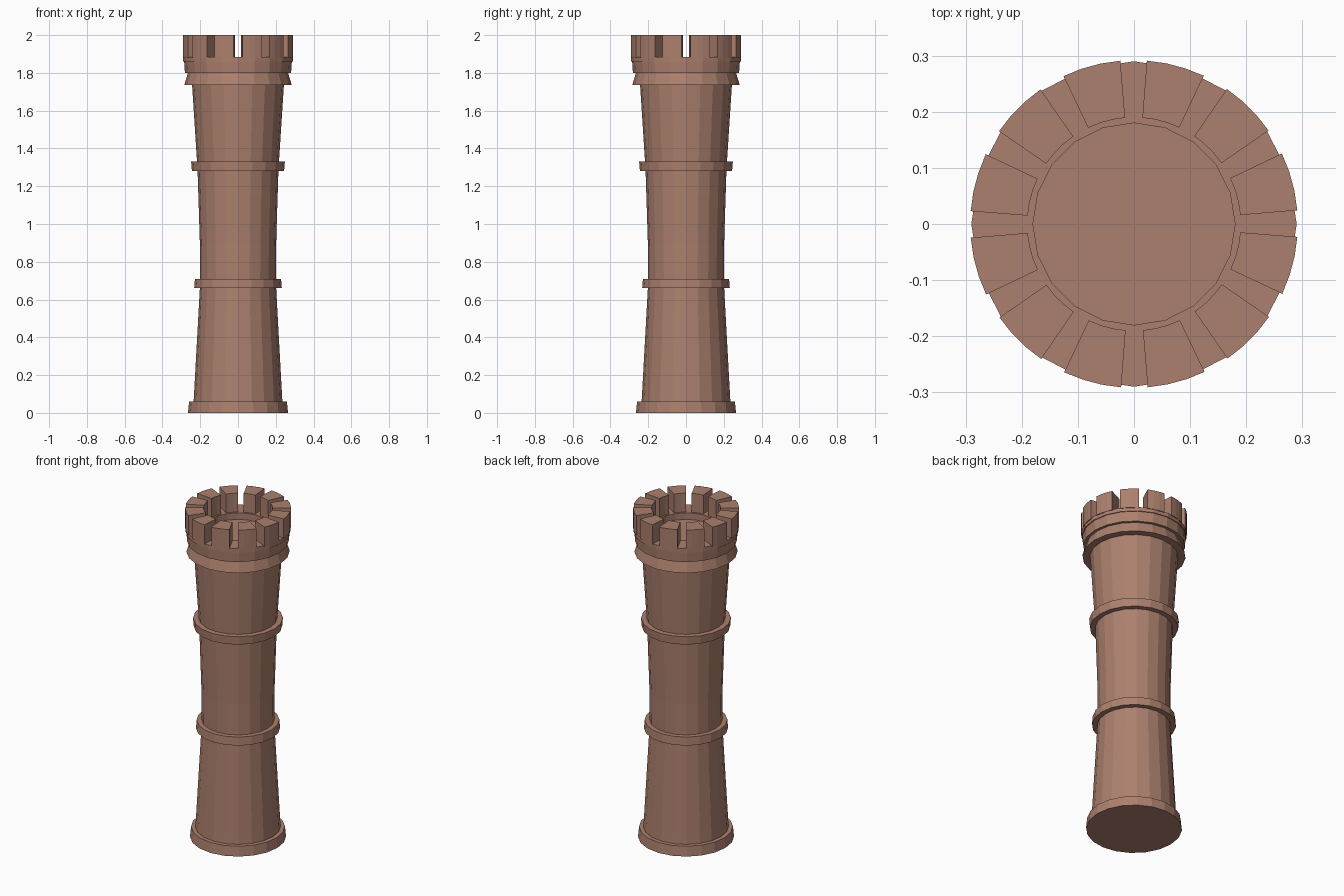
import bpy, bmesh
from math import cos, sin, radians, tau

if "Cube" in bpy.data.objects:
    bpy.data.objects.remove(bpy.data.objects["Cube"])

mat = bpy.data.materials.new("reddish_brown_stone")
mat.diffuse_color = (0.41, 0.215, 0.155, 1)
mat.use_nodes = True
mat.node_tree.nodes["Principled BSDF"].inputs["Base Color"].default_value = mat.diffuse_color
SIDES = 20


def finish(bm, name):
    bmesh.ops.recalc_face_normals(bm, faces=bm.faces)
    me = bpy.data.meshes.new(name)
    bm.to_mesh(me)
    bm.free()
    me.materials.append(mat)
    ob = bpy.data.objects.new(name, me)
    bpy.context.collection.objects.link(ob)
    return ob


def lathe(name, profile):
    """Revolve (radius, z) points, closing both ends with a flat cap."""
    bm = bmesh.new()
    rings = [[bm.verts.new((r * cos(tau * i / SIDES), r * sin(tau * i / SIDES), z))
              for i in range(SIDES)] for r, z in profile]
    for a, b in zip(rings, rings[1:]):
        for i in range(SIDES):
            j = (i + 1) % SIDES
            bm.faces.new((a[i], a[j], b[j], b[i]))
    bm.faces.new(rings[0])
    bm.faces.new(rings[-1])
    return finish(bm, name)


# tower body: plinth, tapered shaft with two bands, cornice, sunken roof floor
lathe("tower_body", [
    (0.265, 0), (0.259, 0.06), (0.235, 0.06),
    (0.202, 0.66), (0.232, 0.66), (0.228, 0.71), (0.200, 0.71),
    (0.202, 0.90), (0.214, 1.28), (0.244, 1.28), (0.248, 1.33), (0.217, 1.33),
    (0.243, 1.735), (0.285, 1.735), (0.265, 1.80),
    (0.281, 1.80), (0.285, 1.86), (0.290, 1.86), (0.290, 1.885),
    (0.180, 1.885), (0.180, 1.845)])

# battlements: twelve curved blocks with radial gaps
bm = bmesh.new()
STEPS = 3
for k in range(12):
    start, span = 30 * k + 4.8, 20.7
    cols = []
    for s in range(STEPS + 1):
        a = radians(start + span * s / STEPS)
        cols.append([bm.verts.new((r * cos(a), r * sin(a), z))
                     for r, z in ((0.19, 1.88), (0.292, 1.88), (0.292, 2.0), (0.19, 2.0))])
    for p, q in zip(cols, cols[1:]):
        for i in range(4):
            j = (i + 1) % 4
            bm.faces.new((p[i], p[j], q[j], q[i]))
    bm.faces.new(cols[0])
    bm.faces.new(cols[-1])
finish(bm, "battlements")
